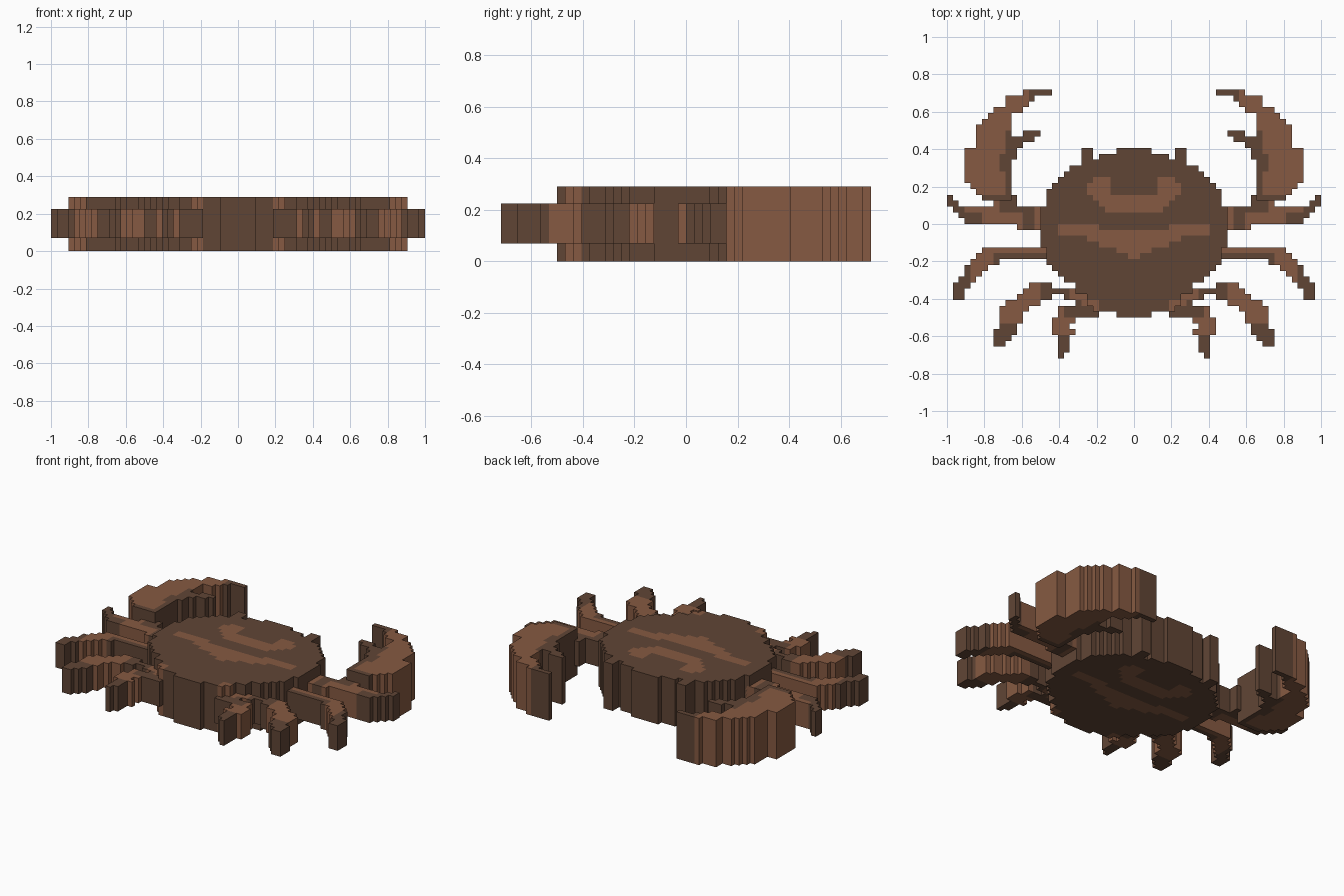
import bpy

C = 1 / 32            # size of one square of the blocky grid
LOW, HIGH = (0.07, 0.225), (0.0, 0.29)


def material(name, rgb):
    m = bpy.data.materials.new(name)
    m.diffuse_color = (*rgb, 1)
    return m


MATS = [material("dark brown", (0.118, 0.060, 0.036)),
        material("light brown", (0.240, 0.102, 0.054))]


def inside(poly, x, y):
    hit = False
    for (x1, y1), (x2, y2) in zip(poly, poly[1:] + poly[:1]):
        if (y1 > y) != (y2 > y) and x < x1 + (y - y1) * (x2 - x1) / (y2 - y1):
            hit = not hit
    return hit


def blocky(name, poly, span, light, side=0):
    """Extrude a profile snapped to square cells; side 0 fills both halves."""
    cells = {}
    for i in range(-32, 32):
        for j in range(-24, 24):
            x, y = (i + .5) * C, (j + .5) * C
            if x * side >= 0 and inside(poly, abs(x), y):
                cells[i, j] = int(light(abs(x), y))
    verts, faces, mats = {}, [], []

    def quad(pts, m):
        faces.append([verts.setdefault(p, len(verts)) for p in pts])
        mats.append(m)

    for (i, j), m in cells.items():
        ring = [(i, j), (i + 1, j), (i + 1, j + 1), (i, j + 1)]
        quad([(*p, 1) for p in ring], m)
        quad([(*p, 0) for p in reversed(ring)], m)
        for k, (dx, dy) in enumerate([(0, -1), (1, 0), (0, 1), (-1, 0)]):
            if (i + dx, j + dy) not in cells:
                a, b = ring[k], ring[(k + 1) % 4]
                quad([(*a, 0), (*b, 0), (*b, 1), (*a, 1)], m)
    me = bpy.data.meshes.new(name)
    me.from_pydata([(x * C, y * C, span[z]) for x, y, z in verts], [], faces)
    for mat in MATS:
        me.materials.append(mat)
    me.polygons.foreach_set("material_index", mats)
    ob = bpy.data.objects.new(name, me)
    bpy.context.collection.objects.link(ob)


# shell with its two light markings
shell = [(-.01, .41), (.09, .41), (.1, .38), (.19, .375), (.2, .345), (.28, .345),
         (.28, .315), (.33, .305), (.39, .255), (.45, .19), (.47, .12), (.515, .08),
         (.515, -.06), (.49, -.1), (.48, -.17), (.44, -.22), (.38, -.29), (.31, -.34),
         (.31, -.37), (.25, -.375), (.25, -.44), (.22, -.44), (.22, -.47), (.095, -.47),
         (.095, -.5), (-.01, -.5)]
upper_mark = [(-.01, .155), (.1, .155), (.13, .19), (.12, .23), (.17, .25), (.22, .25),
              (.26, .2), (.25, .155), (.19, .125), (.16, .07), (.1, .05), (-.01, .05)]
lower_mark = [(-.01, -.02), (.17, -.02), (.25, 0), (.4, 0), (.42, -.04), (.36, -.065),
              (.27, -.065), (.25, -.1), (.17, -.115), (.07, -.15), (-.01, -.22)]
blocky("shell", shell, HIGH,
       lambda x, y: inside(upper_mark, x, y) or inside(lower_mark, x, y)
       or (x > .2 and y < -.4))

eye = [(.22, .345), (.28, .345), (.28, .41), (.22, .41)]
claw = [(.45, .73), (.58, .73), (.6, .70), (.66, .69), (.70, .64), (.77, .59),
        (.81, .54), (.84, .51), (.86, .41), (.90, .40), (.90, .25), (.87, .19),
        (.81, .125), (.67, .12), (.65, .18), (.64, .37), (.61, .41), (.53, .45),
        (.49, .475), (.485, .5), (.58, .5), (.58, .475), (.63, .475), (.63, .46),
        (.67, .46), (.67, .56), (.62, .6), (.56, .65), (.5, .69), (.45, .69)]
arm_leg = [(.48, .08), (.60, .08), (.62, .125), (.66, .16), (.74, .15), (.74, .09),
           (.90, .09), (.94, .125), (1, .15), (1, .10), (.95, .06), (.91, .03),
           (.87, 0), (.66, 0), (.6, -.04), (.48, -.04)]
second_leg = [(.45, -.11), (.80, -.11), (.82, -.15), (.87, -.19), (.90, -.25),
              (.96, -.31), (.97, -.40), (.91, -.40), (.91, -.36), (.85, -.31),
              (.80, -.25), (.73, -.2), (.54, -.2), (.45, -.16)]
third_leg = [(.22, -.38), (.32, -.34), (.42, -.34), (.46, -.305), (.55, -.305),
             (.55, -.35), (.62, -.37), (.63, -.405), (.69, -.42), (.71, -.47),
             (.71, -.57), (.745, -.58), (.745, -.655), (.68, -.655), (.67, -.62),
             (.63, -.58), (.61, -.52), (.57, -.47), (.51, -.42), (.42, -.38), (.22, -.44)]
back_leg = [(.2, -.46), (.22, -.40), (.33, -.43), (.39, -.43), (.42, -.49), (.45, -.5),
            (.45, -.59), (.42, -.61), (.42, -.72), (.36, -.72), (.36, -.69), (.33, -.68),
            (.33, -.61), (.31, -.59), (.34, -.54), (.29, -.5), (.2, -.49)]

# paired parts, each with the rule for where it is light brown
parts = [
    ("eye", eye, HIGH, lambda x, y: False),
    ("claw", claw, HIGH,
     lambda x, y: x > .68 + .03 * (.27 < y < .37) and y > .15 or x > .57 and y > .5
     or x > .8),
    ("arm_and_first_leg", arm_leg, LOW,
     lambda x, y: x < .53 or (y < .05 and .6 < x < .8) or (.72 < x < .92 and y > .05)),
    ("second_leg", second_leg, LOW,
     lambda x, y: (y > -.15 or x > .75) and x < .86),
    ("third_leg", third_leg, LOW,
     lambda x, y: y > -.52 and (x > .5 or x < .34)),
    ("back_leg", back_leg, LOW,
     lambda x, y: -.6 < y < -.49 or x > .36 and y > -.5),
]
for name, poly, span, light in parts:
    for side, label in ((-1, "left"), (1, "right")):
        blocky(f"{label}_{name}", poly, span, light, side)
